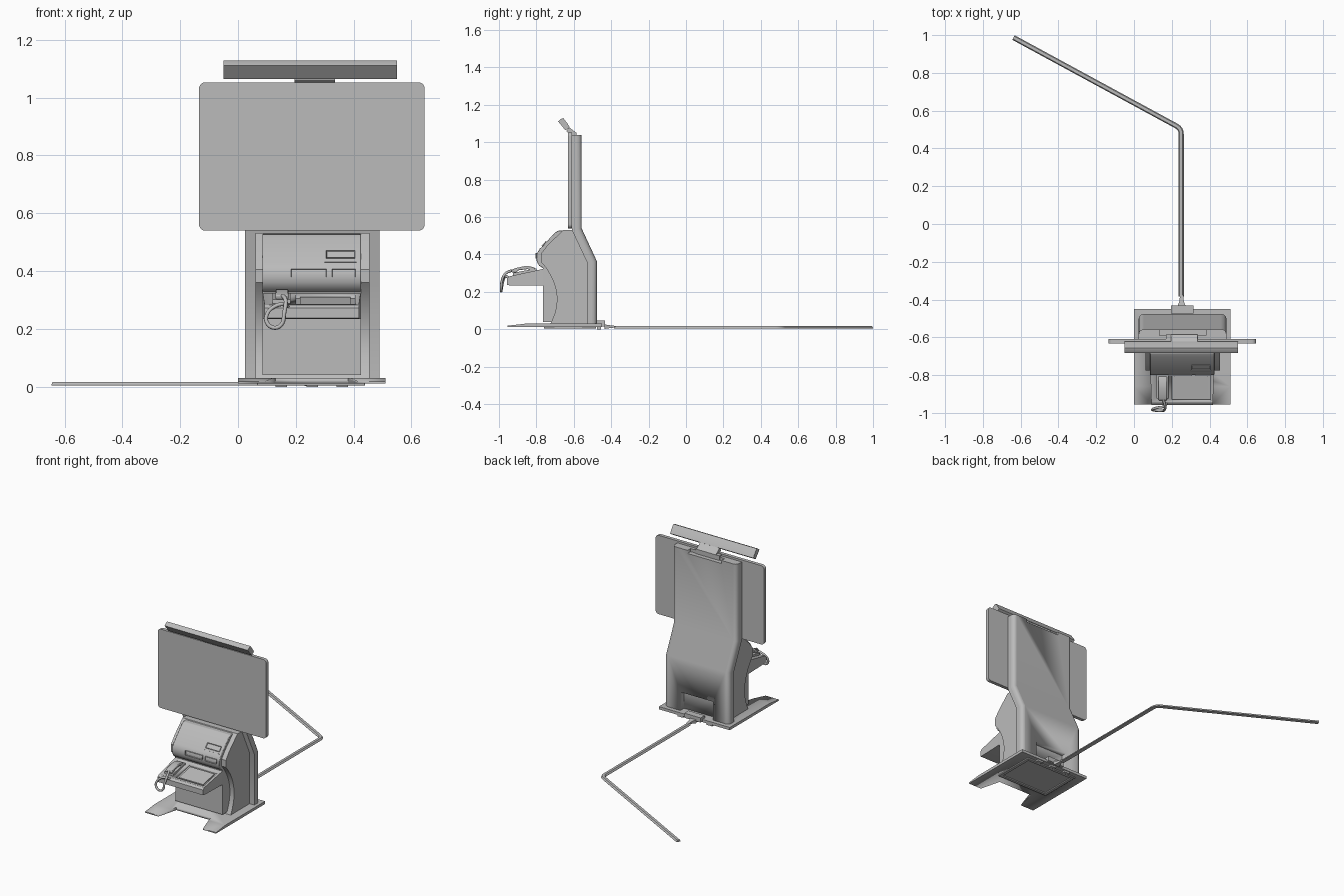
import bpy, bmesh, math
from mathutils import Vector

if "Cube" in bpy.data.objects:
    bpy.data.objects.remove(bpy.data.objects["Cube"])

CX = 0.257  # centre line of the kiosk
grey = bpy.data.materials.new("warm_grey")
grey.diffuse_color = (0.5, 0.5, 0.5, 1)
grey.use_nodes = True
grey.node_tree.nodes["Principled BSDF"].inputs["Base Color"].default_value = grey.diffuse_color


def finish(name, bm, angle=30):
    bmesh.ops.recalc_face_normals(bm, faces=bm.faces)
    me = bpy.data.meshes.new(name)
    bm.to_mesh(me)
    bm.free()
    me.materials.append(grey)
    ob = bpy.data.objects.new(name, me)
    bpy.context.collection.objects.link(ob)
    smooth(ob, angle)
    return ob


def smooth(ob, angle=30):
    bpy.ops.object.select_all(action='DESELECT')
    ob.select_set(True)
    bpy.context.view_layer.objects.active = ob
    bpy.ops.object.shade_smooth_by_angle(angle=math.radians(angle))


def bevel(ob, width, segments=2):
    m = ob.modifiers.new("bevel", 'BEVEL')
    m.width, m.segments, m.limit_method = width, segments, 'ANGLE'
    return ob


def loft(name, rings, closed=True, angle=30):
    """Skin a list of equal-length point rings and cap both ends."""
    bm = bmesh.new()
    vs = [[bm.verts.new(p) for p in r] for r in rings]
    n = len(vs[0])
    for a, b in zip(vs, vs[1:]):
        for i in range(n):
            j = (i + 1) % n
            bm.faces.new((a[i], a[j], b[j], b[i]))
    bm.faces.new(vs[0])
    bm.faces.new(vs[-1])
    return finish(name, bm, angle)


def prism(name, prof, x0, x1):
    """Extrude a (y, z) side profile along x."""
    return loft(name, [[(x, y, z) for y, z in prof] for x in (x0, x1)])


def box(name, x0, x1, y0, y1, z0, z1):
    return prism(name, [(y0, z0), (y1, z0), (y1, z1), (y0, z1)], x0, x1)


def plate(name, outline, z0, z1):
    """Extrude an (x, y) outline upward."""
    return loft(name, [[(x, y, z) for x, y in outline] for z in (z0, z1)])


def cut(ob, cutter):
    m = ob.modifiers.new("cut", 'BOOLEAN')
    m.object, m.solver = cutter, 'EXACT'
    cutter.hide_render = True
    cutter.hide_set(True)


def framed_recess(name, prof_quad, x0, x1, rim, depth):
    """Raised block whose front face is inset and pushed in."""
    bm = bmesh.new()
    vs = [[bm.verts.new((x, y, z)) for y, z in prof_quad] for x in (x0, x1)]
    a, b = vs
    faces = [bm.faces.new((a[i], a[(i + 1) % 4], b[(i + 1) % 4], b[i])) for i in range(4)]
    bm.faces.new(a)
    bm.faces.new(b)
    bmesh.ops.recalc_face_normals(bm, faces=bm.faces)
    front = faces[0]
    bmesh.ops.inset_region(bm, faces=[front], thickness=rim)
    n = front.normal.copy()
    bmesh.ops.translate(bm, verts=front.verts, vec=-n * depth)
    return finish(name, bm)


def tube(name, pts, radius):
    cu = bpy.data.curves.new(name, 'CURVE')
    cu.dimensions, cu.bevel_depth, cu.bevel_resolution = '3D', radius, 2
    cu.resolution_u, cu.use_fill_caps = 6, True
    sp = cu.splines.new('BEZIER')
    sp.bezier_points.add(len(pts) - 1)
    for bp, p in zip(sp.bezier_points, pts):
        bp.co, bp.handle_left_type, bp.handle_right_type = p, 'AUTO', 'AUTO'
    ob = bpy.data.objects.new(name, cu)
    bpy.context.collection.objects.link(ob)
    cu.materials.append(grey)
    bpy.ops.object.select_all(action='DESELECT')
    ob.select_set(True)
    bpy.context.view_layer.objects.active = ob
    bpy.ops.object.convert(target='MESH')
    smooth(bpy.context.object, 50)


# Floor plate with tapered toe and front notch
base = prism("base_plate", [(-0.955, 0.012), (-0.45, 0.012), (-0.45, 0.03),
                            (-0.86, 0.03), (-0.955, 0.019)], 0.0, 0.51)
cut(base, plate("base_notch_cutter", [(0.095, -1.0), (0.415, -1.0), (0.415, -0.955), (0.38, -0.82),
                                      (0.13, -0.82), (0.095, -0.955)], -0.05, 0.1))

# Frame under the floor plate
foot = bevel(box("foot_frame", 0.065, 0.44, -0.76, -0.48, 0.004, 0.014), 0.003)
cut(foot, box("foot_cutter", 0.085, 0.42, -0.74, -0.50, -0.05, 0.011))
for x in (0.15, 0.257, 0.36):
    box("rear_foot_pad", x - 0.02, x + 0.02, -0.475, -0.455, 0.0, 0.014)

# Rear shell running up into the display column, with rounded back corners
shell = prism("rear_shell", [(-0.53, 0.03), (-0.53, 0.36), (-0.61, 0.53), (-0.61, 1.04),
                             (-0.558, 1.04), (-0.558, 0.54), (-0.477, 0.365), (-0.477, 0.03)],
              0.025, 0.489)
bm = bmesh.new()
bm.from_mesh(shell.data)
rear = [e for e in bm.edges if abs(e.verts[0].co.x - e.verts[1].co.x) < 1e-4 and
        all((v.co.y > -0.48) or (v.co.y > -0.56 and v.co.z > 0.5) for v in e.verts)]
bmesh.ops.bevel(bm, geom=rear, offset=0.025, segments=5, profile=0.5, affect='EDGES')
bm.to_mesh(shell.data)
bm.free()
smooth(shell, 32)
cut(shell, box("shell_top_cutter", 0.135, 0.38, -0.59, -0.5, 1.02, 1.1))
cut(shell, box("shell_port_cutter", 0.14, 0.375, -0.515, -0.4, 0.0, 0.15))

# Cabinet side body with bowed front edge
bow = [(-0.70 - 0.06 * ((z - 0.16) / 0.17) ** 2 + 0.01, z) for z in
       [0.03 + 0.03 * i for i in range(11)]]
prism("cabinet_sides", bow + [(-0.775, 0.36), (-0.775, 0.405), (-0.74, 0.45), (-0.655, 0.532),
                              (-0.605, 0.532), (-0.525, 0.36), (-0.525, 0.03)], 0.06, 0.455)

# Front door and overhanging reader head
prism("front_door", [(-0.765, 0.04), (-0.6, 0.04), (-0.6, 0.34), (-0.765, 0.34)], 0.085, 0.425)
bevel(prism("reader_head", [(-0.765, 0.328), (-0.785, 0.34), (-0.797, 0.36), (-0.8, 0.38),
                            (-0.798, 0.405), (-0.785, 0.425), (-0.705, 0.513), (-0.685, 0.527),
                            (-0.61, 0.53), (-0.61, 0.328)], 0.085, 0.425), 0.003)

# Slots and label on the reader head
for nm, x0, x1 in (("note_slot", 0.183, 0.306), ("card_slot", 0.325, 0.407)):
    framed_recess(nm, [(-0.806, 0.379), (-0.804, 0.407), (-0.78, 0.407), (-0.78, 0.379)],
                  x0, x1, 0.006, 0.015)
framed_recess("receipt_window", [(-0.772, 0.447), (-0.749, 0.472), (-0.742, 0.465), (-0.765, 0.44)],
              0.305, 0.405, 0.004, 0.004)
prism("receipt_ledge", [(-0.784, 0.431), (-0.779, 0.436), (-0.765, 0.43), (-0.77, 0.425)], 0.3, 0.41)

# Sloped keyboard shelf, narrowing slightly toward the front
shelf = loft("keyboard_shelf", [
    [(0.085, -0.74, 0.235), (0.425, -0.74, 0.235), (0.425, -0.74, 0.328), (0.085, -0.74, 0.328)],
    [(0.092, -0.945, 0.235), (0.418, -0.945, 0.235), (0.418, -0.945, 0.283), (0.092, -0.945, 0.283)],
    [(0.092, -0.957, 0.238), (0.418, -0.957, 0.238), (0.418, -0.957, 0.272), (0.092, -0.957, 0.272)]])
cut(shelf, prism("shelf_cutter", [(-0.93, 0.275), (-0.785, 0.305), (-0.785, 0.4), (-0.93, 0.4)],
                 0.2, 0.405))
prism("keyboard", [(-0.915, 0.27), (-0.8, 0.29), (-0.8, 0.31), (-0.915, 0.284)], 0.215, 0.39)

# Handset lying in its cradle
prism("handset_cradle", [(-0.925, 0.27), (-0.8, 0.29), (-0.8, 0.325), (-0.925, 0.302)], 0.12, 0.182)
bevel(prism("handset", [(-0.93, 0.302), (-0.905, 0.305), (-0.895, 0.316), (-0.845, 0.322), (-0.835, 0.315),
                        (-0.805, 0.318), (-0.808, 0.33), (-0.84, 0.338), (-0.87, 0.337),
                        (-0.915, 0.326), (-0.935, 0.316)], 0.13, 0.174), 0.004)
tube("handset_cord", [(0.155, -0.93, 0.315), (0.165, -0.965, 0.298), (0.16, -0.985, 0.255),
                      (0.15, -0.988, 0.215), (0.125, -0.988, 0.204), (0.1, -0.985, 0.222),
                      (0.1, -0.98, 0.25), (0.125, -0.972, 0.277), (0.16, -0.965, 0.285),
                      (0.175, -0.945, 0.272)], 0.007)

# Wide display panel with rounded corners
r, x0, x1, z0, z1 = 0.022, -0.135, 0.646, 0.54, 1.053
corners = [(x1 - r, z1 - r), (x0 + r, z1 - r), (x0 + r, z0 + r), (x1 - r, z0 + r)]
ring = [(cx + r * math.cos(t), cz + r * math.sin(t)) for k, (cx, cz) in enumerate(corners)
        for t in [math.pi / 2 * (k + i / 5) for i in range(6)]]
loft("display_panel", [[(x, y, z) for x, z in ring] for y in (-0.632, -0.61)])

# Tilted light bar and its bracket
prism("light_bar", [(-0.684, 1.112), (-0.645, 1.064), (-0.622, 1.08), (-0.632, 1.098),
                    (-0.656, 1.129), (-0.668, 1.125)], -0.05, 0.55)
prism("light_bar_bracket", [(-0.64, 1.06), (-0.628, 1.05), (-0.585, 1.035), (-0.585, 1.05),
                            (-0.625, 1.08)], 0.195, 0.335)
box("light_bar_mount", 0.17, 0.34, -0.612, -0.585, 1.02, 1.05)

# Cable outlet behind the base
box("outlet_box", 0.197, 0.315, -0.475, -0.432, 0.016, 0.046)
loft("outlet_spout", [[(0.252 + w * a, y, 0.014 + h * b) for a, b in
                       ((-1, -1), (1, -1), (1, 1), (-1, 1))]
                      for y, w, h in ((-0.435, 0.022, 0.012), (-0.41, 0.012, 0.008), (-0.375, 0.008, 0.004))])

# Floor cable cover with a rounded bend
corner, end = Vector((0.25, 0.505)), Vector((-0.638, 0.987))
u, v = Vector((0, 1)), (end - corner).normalized()
p0, p1 = corner - u * 0.03, corner + v * 0.03
path = [Vector((0.25, -0.385))] + [p0 * (1 - t) ** 2 + corner * 2 * t * (1 - t) + p1 * t * t
                                   for t in [i / 6 for i in range(7)]] + [end]
section = [(-0.0135, 0.005), (-0.0135, 0.009), (-0.008, 0.017), (0.008, 0.017), (0.0135, 0.009), (0.0135, 0.005)]
rings = []
for i, p in enumerate(path):
    d = (path[min(i + 1, len(path) - 1)] - path[max(i - 1, 0)]).normalized()
    if i == 1:
        d = u
    if i == len(path) - 2:
        d = v
    n = Vector((d.y, -d.x))
    rings.append([(p.x + n.x * s, p.y + n.y * s, z) for s, z in section])
loft("floor_cable_cover", rings)
